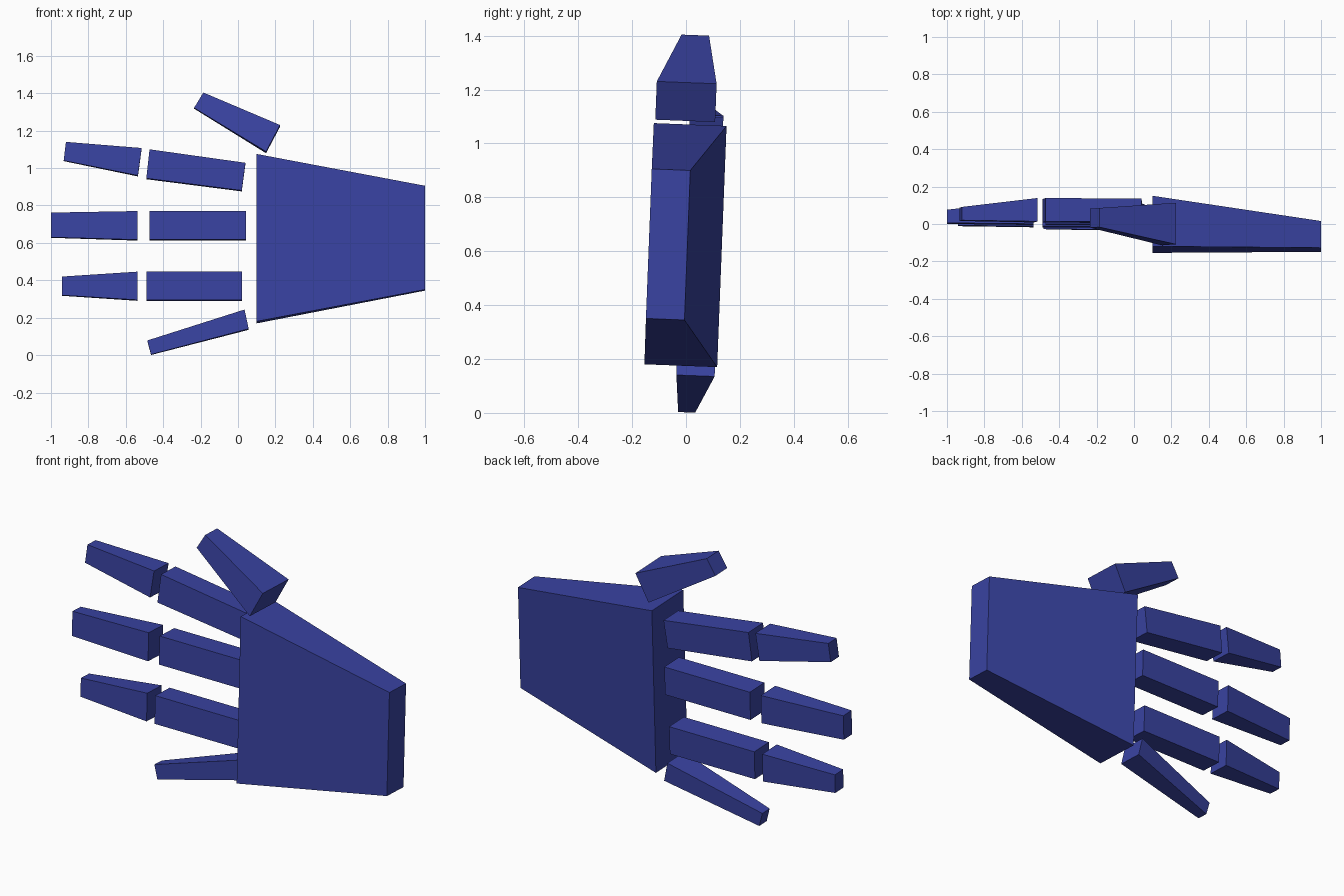
import bpy
import bmesh

if "Cube" in bpy.data.objects:
    bpy.data.objects.remove(bpy.data.objects["Cube"])

blue = bpy.data.materials.new("deep blue")
blue.diffuse_color = (0.041, 0.056, 0.36, 1.0)
blue.use_nodes = True
blue.node_tree.nodes["Principled BSDF"].inputs["Base Color"].default_value = blue.diffuse_color

TILT = 0.039      # whole hand leans slightly back
MID_Z = 0.62


def lean(x, y, z):
    return (x, y + TILT * (z - MID_Z), z - TILT * y)


def tapered_block(name, end_a, end_b, depth_a, depth_b):
    """Box between two end faces: each end is (top xz, bottom xz) with a y range."""
    bm = bmesh.new()
    rings = []
    for (top, low), (y0, y1) in ((end_a, depth_a), (end_b, depth_b)):
        pts = [(top[0], y0, top[1]), (low[0], y0, low[1]),
               (low[0], y1, low[1]), (top[0], y1, top[1])]
        rings.append([bm.verts.new(lean(*p)) for p in pts])
    a, b = rings
    bm.faces.new(a)
    bm.faces.new(b[::-1])
    for i in range(4):
        j = (i + 1) % 4
        bm.faces.new((a[i], b[i], b[j], a[j]))
    bmesh.ops.recalc_face_normals(bm, faces=bm.faces[:])
    mesh = bpy.data.meshes.new(name)
    bm.to_mesh(mesh)
    bm.free()
    mesh.materials.append(blue)
    obj = bpy.data.objects.new(name, mesh)
    bpy.context.collection.objects.link(obj)


# Palm, narrowing towards the wrist
tapered_block("palm", ((0.10, 1.07), (0.10, 0.175)), ((1.0, 0.90), (1.0, 0.345)),
              (-0.137, 0.133), (-0.138, 0.005))

# Three long fingers: a straight knuckle segment and a tapering tip segment
THICK, TIP = (-0.005, 0.12), (0.0, 0.071)
fingers = {
    "upper_finger": (((0.04, 1.028), (0.02, 0.88)), ((-0.473, 1.10), (-0.49, 0.945)),
                     ((-0.515, 1.107), (-0.535, 0.96)), ((-0.92, 1.14), (-0.932, 1.04))),
    "middle_finger": (((0.042, 0.77), (0.042, 0.617)), ((-0.472, 0.77), (-0.472, 0.617)),
                      ((-0.538, 0.77), (-0.538, 0.617)), ((-1.0, 0.762), (-1.0, 0.63))),
    "lower_finger": (((0.022, 0.446), (0.022, 0.295)), ((-0.49, 0.446), (-0.49, 0.295)),
                     ((-0.538, 0.446), (-0.538, 0.295)), ((-0.94, 0.42), (-0.94, 0.32))),
}
for name, (root, joint, joint2, tip) in fingers.items():
    tapered_block(name + "_base", root, joint, THICK, THICK)
    tapered_block(name + "_tip", joint2, tip, THICK, TIP)

# Little finger and thumb, one segment each
tapered_block("little_finger", ((0.035, 0.243), (0.057, 0.14)),
              ((-0.485, 0.078), (-0.465, 0.003)), (-0.017, 0.125), (-0.005, 0.058))
tapered_block("thumb", ((0.225, 1.225), (0.15, 1.083)),
              ((-0.185, 1.402), (-0.235, 1.32)), (-0.132, 0.09), (-0.047, 0.055))
